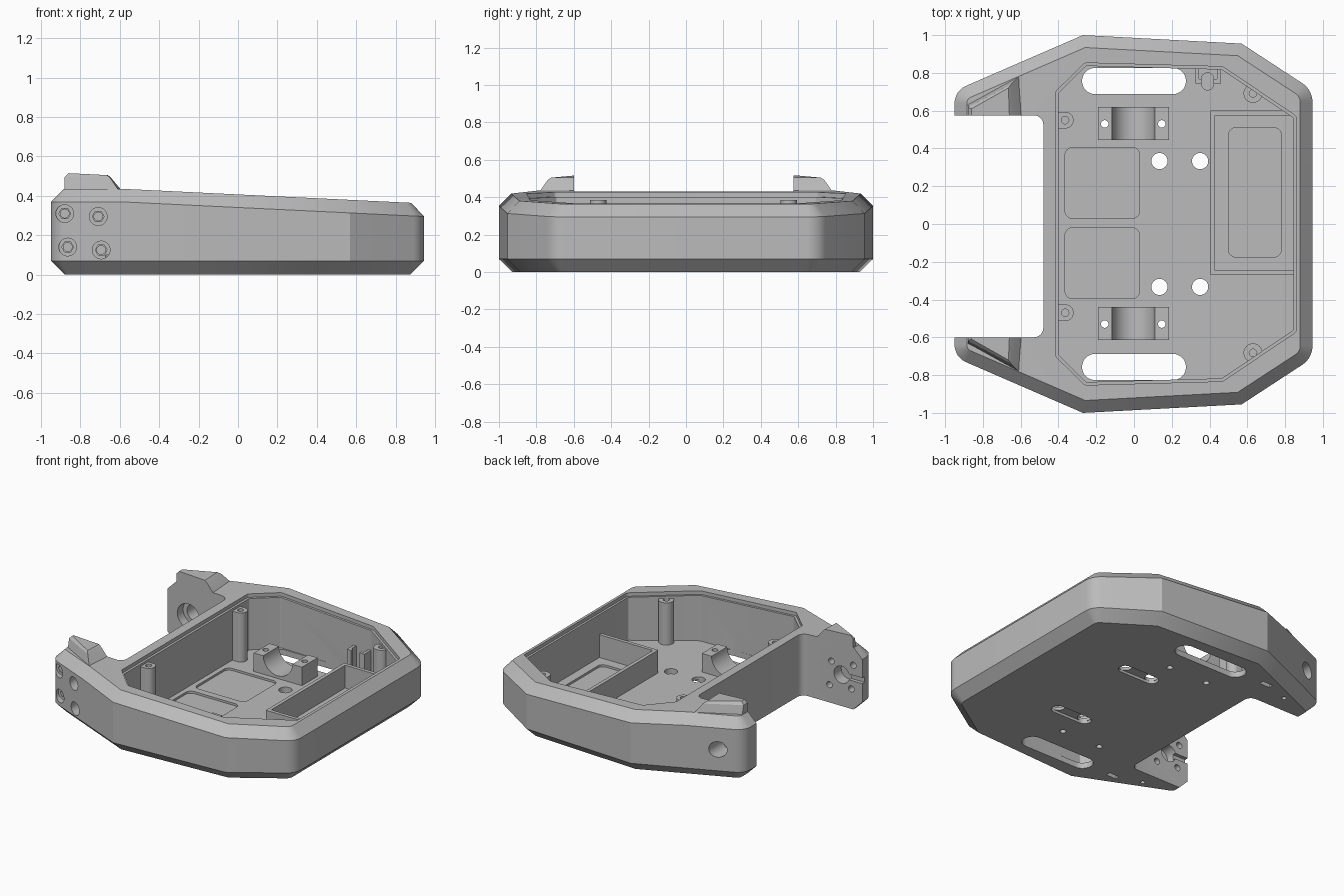
import bpy, bmesh, math
from mathutils import Vector

if "Cube" in bpy.data.objects:
    bpy.data.objects.remove(bpy.data.objects["Cube"])

grey = bpy.data.materials.new("plain grey")
grey.use_nodes = True
colour = (0.5, 0.5, 0.5, 1)
grey.diffuse_color = colour
grey.node_tree.nodes["Principled BSDF"].inputs["Base Color"].default_value = colour
parts = []


# ---- helpers ----
def rounded(corners, seg=8):
    """Polygon from (x, y, radius) corners, with radius 0 kept sharp."""
    out, n = [], len(corners)
    for i, (x, y, r) in enumerate(corners):
        p = Vector((x, y))
        if not r:
            out.append(p)
            continue
        a = (Vector(corners[i - 1][:2]) - p).normalized()
        b = (Vector(corners[(i + 1) % n][:2]) - p).normalized()
        half = a.angle(b) / 2
        centre = p + (a + b).normalized() * (r / math.sin(half))
        start = p + a * (r / math.tan(half)) - centre
        turn = start.angle_signed(p + b * (r / math.tan(half)) - centre)
        for k in range(seg + 1):
            t = -turn * k / seg
            out.append(centre + Vector((start.x * math.cos(t) - start.y * math.sin(t),
                                        start.x * math.sin(t) + start.y * math.cos(t))))
    return out


def rect(x0, x1, y0, y1, r=0):
    return rounded([(x0, y0, r), (x1, y0, r), (x1, y1, r), (x0, y1, r)])


def circle(x, y, r, n=32):
    return [Vector((x + r * math.cos(math.tau * k / n), y + r * math.sin(math.tau * k / n)))
            for k in range(n)]


def inset(pts, d):
    """Mitred inset of a clockwise outline."""
    out = []
    for i, p in enumerate(pts):
        u = (p - pts[i - 1]).normalized()
        v = (pts[(i + 1) % len(pts)] - p).normalized()
        nu, nv = Vector((u.y, -u.x)), Vector((v.y, -v.x))
        out.append(p + (nu + nv) * (d / (1 + nu.dot(nv))))
    return out


def loft(name, rings, split=None):
    """Skin rings of 3D points; split divides the top cap between two indices."""
    bm = bmesh.new()
    vs = [[bm.verts.new(c) for c in ring] for ring in rings]
    n = len(vs[0])
    for lo, hi in zip(vs, vs[1:]):
        for i in range(n):
            j = (i + 1) % n
            bm.faces.new((lo[i], lo[j], hi[j], hi[i]))
    bm.faces.new(vs[0])
    top = bm.faces.new(vs[-1])
    if split:
        bmesh.utils.face_split(top, vs[-1][split[0]], vs[-1][split[1]])
    bmesh.ops.recalc_face_normals(bm, faces=bm.faces)
    me = bpy.data.meshes.new(name)
    bm.to_mesh(me)
    bm.free()
    me.materials.append(grey)
    ob = bpy.data.objects.new(name, me)
    bpy.context.scene.collection.objects.link(ob)
    return ob


def prism(name, pts, z0, z1):
    level = lambda z, x: z(x) if callable(z) else z
    return loft(name, [[(p.x, p.y, level(z, p.x)) for p in pts] for z in (z0, z1)])


def prism_y(name, pts, y0, y1):
    return loft(name, [[(p.x, y, p.y) for p in pts] for y in (y0, y1)])


def cut(ob, cutters):
    for c in cutters:
        c.hide_render = True
        m = ob.modifiers.new("cut", "BOOLEAN")
        m.operation, m.solver, m.object = "DIFFERENCE", "EXACT", c
    bpy.context.view_layer.update()
    me = bpy.data.meshes.new_from_object(ob.evaluated_get(bpy.context.evaluated_depsgraph_get()))
    ob.modifiers.clear()
    ob.data = me
    for c in cutters:
        bpy.data.objects.remove(c)


def rim_z(x):
    return 0.37 - 0.0485 * max(0, x + 0.6)


def top_z(x):
    return 0.435 - 0.0485 * max(0, x + 0.574)


# ---- chamfered shell ----
half = [(-0.95, 0.705, 0.1), (-0.6, 0.857, 0), (-0.27, 1.0, 0), (0.57, 0.955, 0), (0.945, 0.71, 0.12)]
outer = rounded(half + [(x, -y, r) for x, y, r in reversed(half)])
low, high = inset(outer, 0.07), inset(outer, 0.065)
kinks = [i for i, p in enumerate(outer) if abs(p.x + 0.6) < 0.001]
body = loft("chassis_shell", [[(p.x, p.y, 0) for p in low], [(p.x, p.y, 0.07) for p in outer],
                              [(p.x, p.y, rim_z(p.x)) for p in outer],
                              [(p.x, p.y, top_z(p.x)) for p in high]], kinks)
parts.append(body)

# ---- cavity, lid seat and rear notch ----
FLOOR = 0.04
seat_half = [(-0.415, 0.70, 0.02), (-0.26, 0.853, 0.03), (0.47, 0.833, 0.05), (0.86, 0.57, 0.03)]
seat = rounded(seat_half + [(x, -y, r) for x, y, r in reversed(seat_half)])
cuts = [prism("seat_cut", seat, lambda x: top_z(x) - 0.025, 0.7),
        prism("cavity_cut", inset(seat, 0.016), FLOOR, 0.7),
        prism("notch_cut", rounded([(-1.2, -0.6, 0), (-0.48, -0.6, 0.05),
                                    (-0.48, 0.575, 0.05), (-1.2, 0.575, 0)]), -0.1, 0.7)]

# ---- floor openings and shallow pockets ----
cuts += [prism("pocket_cut", rect(-0.365, 0.03, y, y + 0.375, 0.04), FLOOR - 0.015, 0.1)
         for y in (0.03, -0.395)]
cuts.append(prism("tray_pocket_cut", rect(0.5, 0.78, -0.175, 0.51, 0.04), FLOOR - 0.015, 0.1))
cuts.append(prism("tongue_cut", rect(0.358, 0.422, 0.71, 0.80, 0.031), FLOOR - 0.015, 0.1))
for s in (1, -1):
    cuts.append(prism("wheel_slot_cut", rect(-0.275, 0.275, s * 0.757 - 0.069, s * 0.757 + 0.069, 0.068), -0.1, 0.1))
    cuts += [prism("hole_cut", circle(x, s * 0.333, 0.043), -0.1, 0.1) for x in (0.135, 0.35)]
    cuts.append(prism("under_slot_cut", rect(0.09, 0.395, s * 0.333 - 0.044, s * 0.333 + 0.044, 0.043), -0.1, 0.018))
    cuts += [prism("screw_cut", circle(x, s * 0.53, 0.02, 16), -0.1, 0.1) for x in (-0.155, 0.147)]
    cuts.append(prism("nut_slot_cut", rect(-0.5, -0.42, s * 0.76 - 0.016, s * 0.76 + 0.016), -0.1, 0.06))
    cuts.append(prism("arm_screw_cut", circle(-0.66, s * 0.7, 0.015, 16), -0.1, 0.1))

# ---- arm holes: plain bearing on one side, motor flange on the other ----
cuts += [prism_y("bearing_cut", circle(-0.79, 0.22, 0.055), 0.5, 1.1),
         prism_y("bearing_seat_cut", circle(-0.79, 0.22, 0.085), 0.5, 0.64),
         prism_y("flange_cut", circle(-0.79, 0.22, 0.06), -0.68, -0.5),
         prism_y("wire_groove_cut", rect(-1, -0.8, 0.2, 0.24), -0.625, -0.5)]
for x, z in ((-0.88, 0.31), (-0.71, 0.295), (-0.865, 0.14), (-0.695, 0.125)):
    cuts += [prism_y("bore_cut", circle(x, z, 0.045), -1.1, -0.695),
             prism_y("hex_cut", circle(x, z, 0.03, 6), -0.8, -0.67),
             prism_y("bolt_cut", circle(x, z, 0.022, 16), -0.8, -0.5)]
cut(body, cuts)

# ---- raised tips on the arms ----
for name, s, y0 in (("left_arm_tip", 1, 0.575), ("right_arm_tip", -1, 0.6)):
    base = [(-0.88, y0, 0.42), (-0.88, 0.635, 0.42), (-0.6, 0.79, 0.42), (-0.585, y0, 0.42)]
    shoulder = [(-0.88, y0, 0.495), (-0.88, 0.618, 0.495), (-0.65, 0.74, 0.492), (-0.645, y0, 0.492)]
    crown = [(-0.86, y0, 0.515), (-0.86, 0.61, 0.515), (-0.665, 0.72, 0.505), (-0.66, y0, 0.505)]
    parts.append(loft(name, [[(x, s * y, z) for x, y, z in ring] for ring in (base, shoulder, crown)]))

# ---- lid screw posts ----
for name, x, y in (("back_left_post", -0.365, 0.55), ("back_right_post", -0.365, -0.47),
                   ("front_left_post", 0.63, 0.692), ("front_right_post", 0.63, -0.682)):
    z = top_z(x) - 0.04
    if x < 0:
        shape = rounded([(x - 0.045, y - 0.044, 0), (x + 0.045, y - 0.044, 0.043),
                         (x + 0.045, y + 0.044, 0.043), (x - 0.045, y + 0.044, 0)])
    else:
        shape = circle(x, y, 0.05)
    post = prism(name, shape, FLOOR - 0.01, z)
    cut(post, [prism("post_hole", circle(x, y, 0.02, 20), z - 0.15, 0.6)])
    parts.append(post)

# ---- motor saddles ----
for name, y in (("left_saddle", 0.533), ("right_saddle", -0.527)):
    saddle = prism(name, rect(-0.19, 0.185, y - 0.087, y + 0.087), FLOOR - 0.005, 0.17)
    cut(saddle, [prism_y("saddle_bore", circle(-0.003, 0.172, 0.113, 48), y - 0.2, y + 0.2)]
        + [prism("saddle_hole", circle(x, s, 0.02, 16), -0.1, 0.3)
           for x in (-0.155, 0.147) for s in [math.copysign(0.53, y)]])
    parts.append(saddle)

# ---- battery tray walls ----
tray = prism("battery_tray", rect(0.405, 0.87, -0.27, 0.6), FLOOR - 0.005, 0.2)
cut(tray, [prism("tray_cut", rect(0.43, 1.0, -0.245, 0.575), -0.1, 0.4)])
parts.append(tray)

# ---- switch holder on the wall ----
holder = prism("switch_holder", rect(0.325, 0.46, 0.745, 0.86), FLOOR - 0.005, 0.22)
cut(holder, [prism("holder_slot", rect(0.345, 0.44, 0.768, 0.825), -0.1, 0.4),
             prism("holder_mouth", rect(0.358, 0.422, 0.7, 0.8), -0.1, 0.4)])
parts.append(holder)

# ---- smooth the round parts, keep edges sharp ----
bpy.ops.object.select_all(action="DESELECT")
for ob in parts:
    ob.select_set(True)
bpy.context.view_layer.objects.active = body
bpy.ops.object.shade_smooth_by_angle(angle=math.radians(25))
